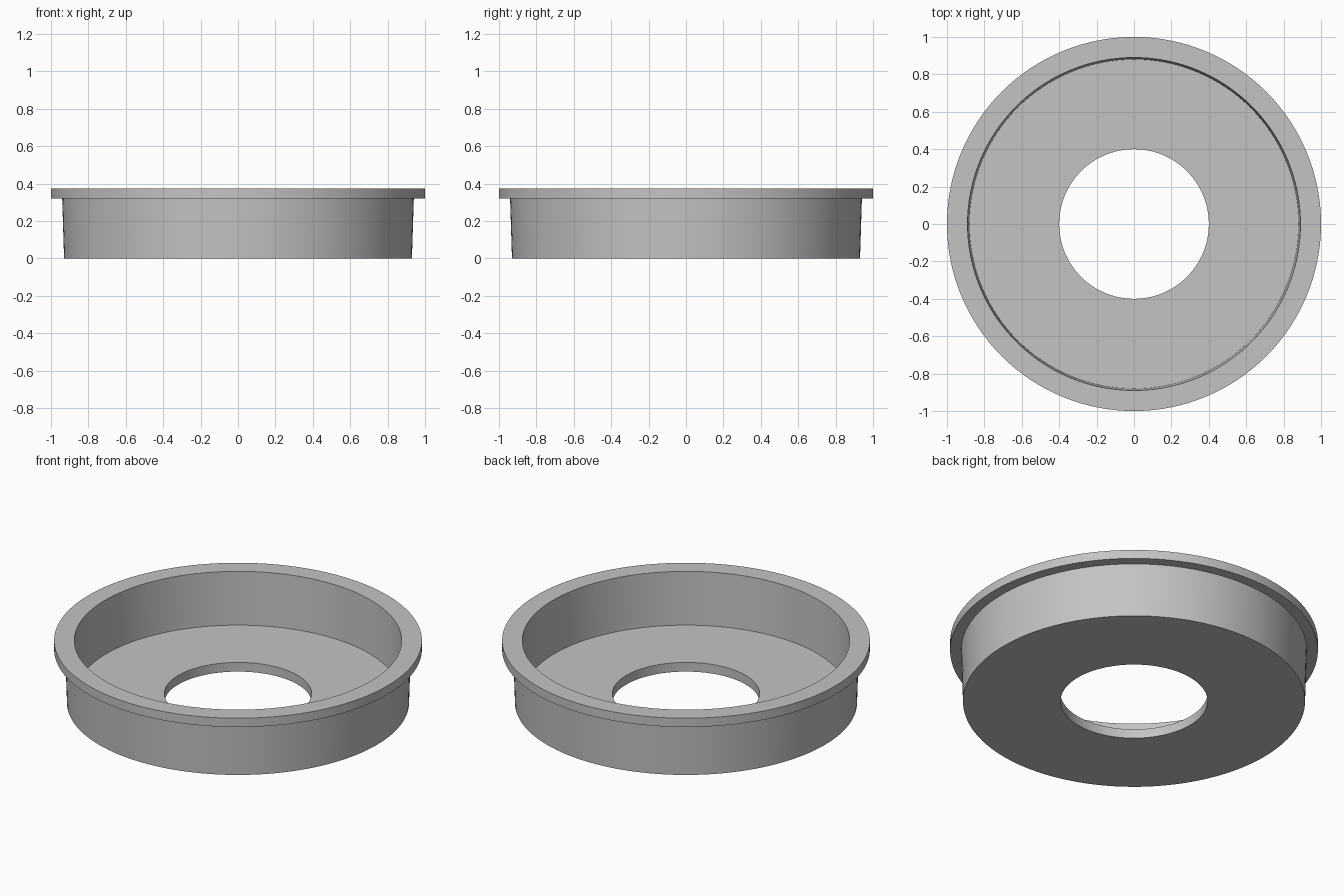
import bpy
import bmesh
import math

cube = bpy.data.objects.get("Cube")
if cube:
    bpy.data.objects.remove(cube, do_unlink=True)

# Plain grey finish
grey = bpy.data.materials.new("light grey")
grey.use_nodes = True
colour = (0.55, 0.55, 0.55, 1)
grey.diffuse_color = colour
grey.node_tree.nodes["Principled BSDF"].inputs["Base Color"].default_value = colour

SEGMENTS = 128


def lathe(name, profile):
    """Revolve a closed (radius, height) profile around z."""
    bm = bmesh.new()
    rings = []
    for radius, height in profile:
        ring = bmesh.ops.create_circle(bm, segments=SEGMENTS, radius=radius)["verts"]
        for v in ring:
            v.co.z = height
        rings.append(ring)
    for a, b in zip(rings, rings[1:] + rings[:1]):
        for i in range(SEGMENTS):
            j = (i + 1) % SEGMENTS
            bm.faces.new((a[i], a[j], b[j], b[i]))
    bmesh.ops.recalc_face_normals(bm, faces=bm.faces)
    mesh = bpy.data.meshes.new(name)
    bm.to_mesh(mesh)
    bm.free()
    mesh.materials.append(grey)
    obj = bpy.data.objects.new(name, mesh)
    bpy.context.collection.objects.link(obj)
    bpy.context.view_layer.objects.active = obj
    obj.select_set(True)
    bpy.ops.object.shade_smooth_by_angle(angle=math.radians(30))
    obj.select_set(False)
    return obj


# Flanged cup: holed floor, slightly tapered wall and a wide top rim
lathe("flanged_cup", [
    (0.40, 0.0), (0.93, 0.0),       # underside
    (0.94, 0.32), (1.0, 0.32),      # outer wall, flange underside
    (1.0, 0.373), (0.89, 0.373),    # flange edge and top
    (0.88, 0.055), (0.40, 0.055),   # inner wall, floor
])
